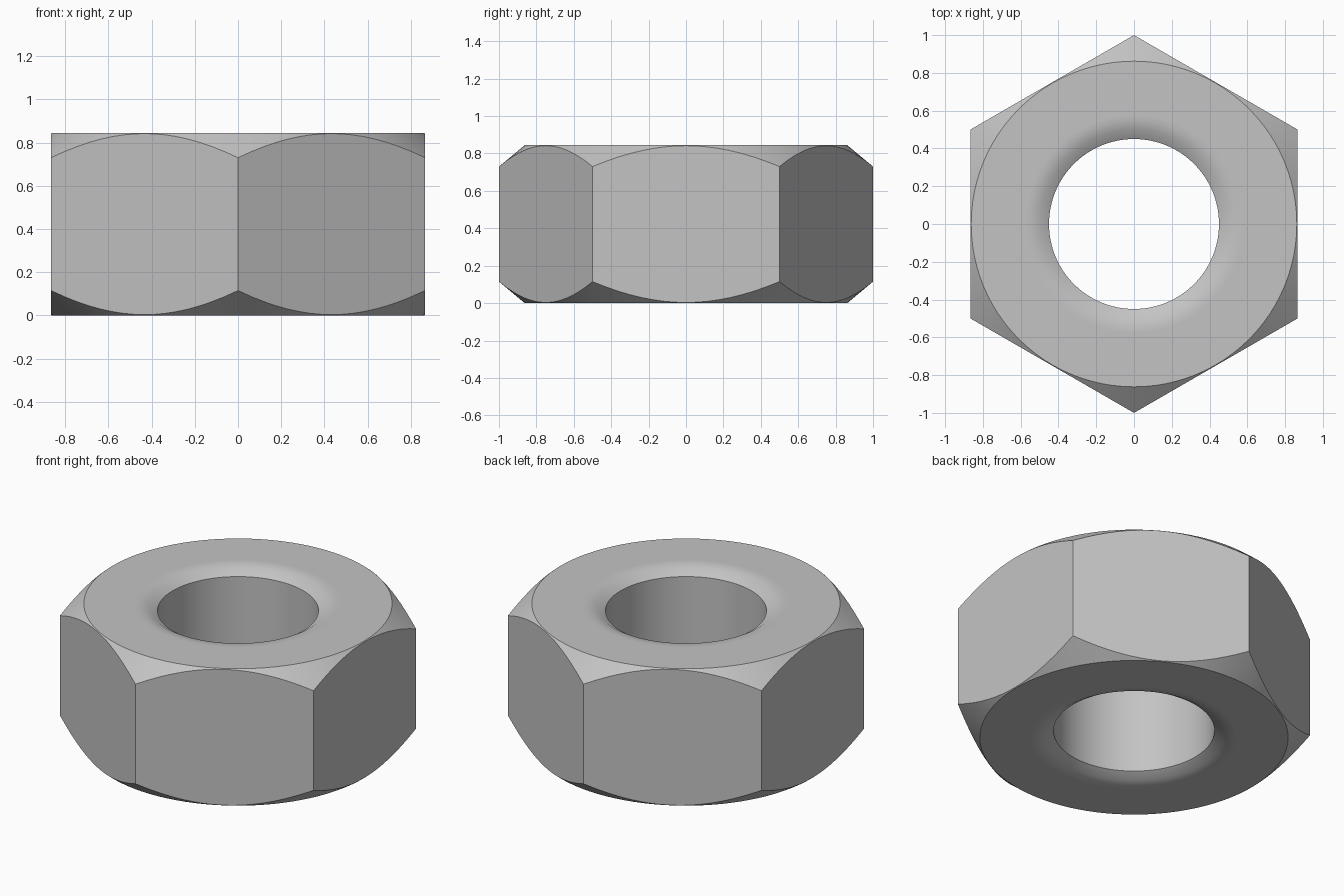
import bpy, bmesh, math

cube = bpy.data.objects.get("Cube")
if cube:
    bpy.data.objects.remove(cube, do_unlink=True)

HEIGHT = 0.845
APOTHEM = math.cos(math.radians(30))
BORE = 0.45
FACE_RADIUS = 0.862      # flat bearing face before the corner chamfer
CHAMFER_SLOPE = 0.833
SEGMENTS = 96            # a multiple of six, so the corners are exact

# Plain steel
steel = bpy.data.materials.new("steel_grey")
steel.use_nodes = True
steel.diffuse_color = (0.55, 0.55, 0.55, 1)
steel.node_tree.nodes["Principled BSDF"].inputs["Base Color"].default_value = (0.55, 0.55, 0.55, 1)


def half_profile(angle):
    """Radius and depth from the bearing face, from the bore out to the flat."""
    sixth = math.pi / 3
    offset = (angle + sixth / 2) % sixth - sixth / 2
    rim = APOTHEM / math.cos(offset)
    return [(BORE, 0.043), (0.5, 0.012), (0.55, 0), (0.58, 0),
            (FACE_RADIUS, 0), (rim, (rim - FACE_RADIUS) * CHAMFER_SLOPE)]


# Closed section swept around the axis, with a hexagonal outer rim
bm = bmesh.new()
columns = []
for i in range(SEGMENTS):
    angle = math.tau * i / SEGMENTS
    half = half_profile(angle)
    section = half + [(r, HEIGHT - d) for r, d in reversed(half)]
    columns.append([bm.verts.new((r * math.cos(angle), r * math.sin(angle), z))
                    for r, z in section])

for i, here in enumerate(columns):
    there = columns[(i + 1) % SEGMENTS]
    for j in range(len(here)):
        k = (j + 1) % len(here)
        bm.faces.new((here[j], there[j], there[k], here[k]))

bmesh.ops.recalc_face_normals(bm, faces=bm.faces[:])
mesh = bpy.data.meshes.new("hex_nut")
bm.to_mesh(mesh)
bm.free()
mesh.materials.append(steel)
nut = bpy.data.objects.new("hex_nut", mesh)
bpy.context.collection.objects.link(nut)

# Smooth bore and chamfers, crisp hexagon edges
bpy.ops.object.select_all(action='DESELECT')
nut.select_set(True)
bpy.context.view_layer.objects.active = nut
bpy.ops.object.shade_smooth_by_angle(angle=math.radians(30))
